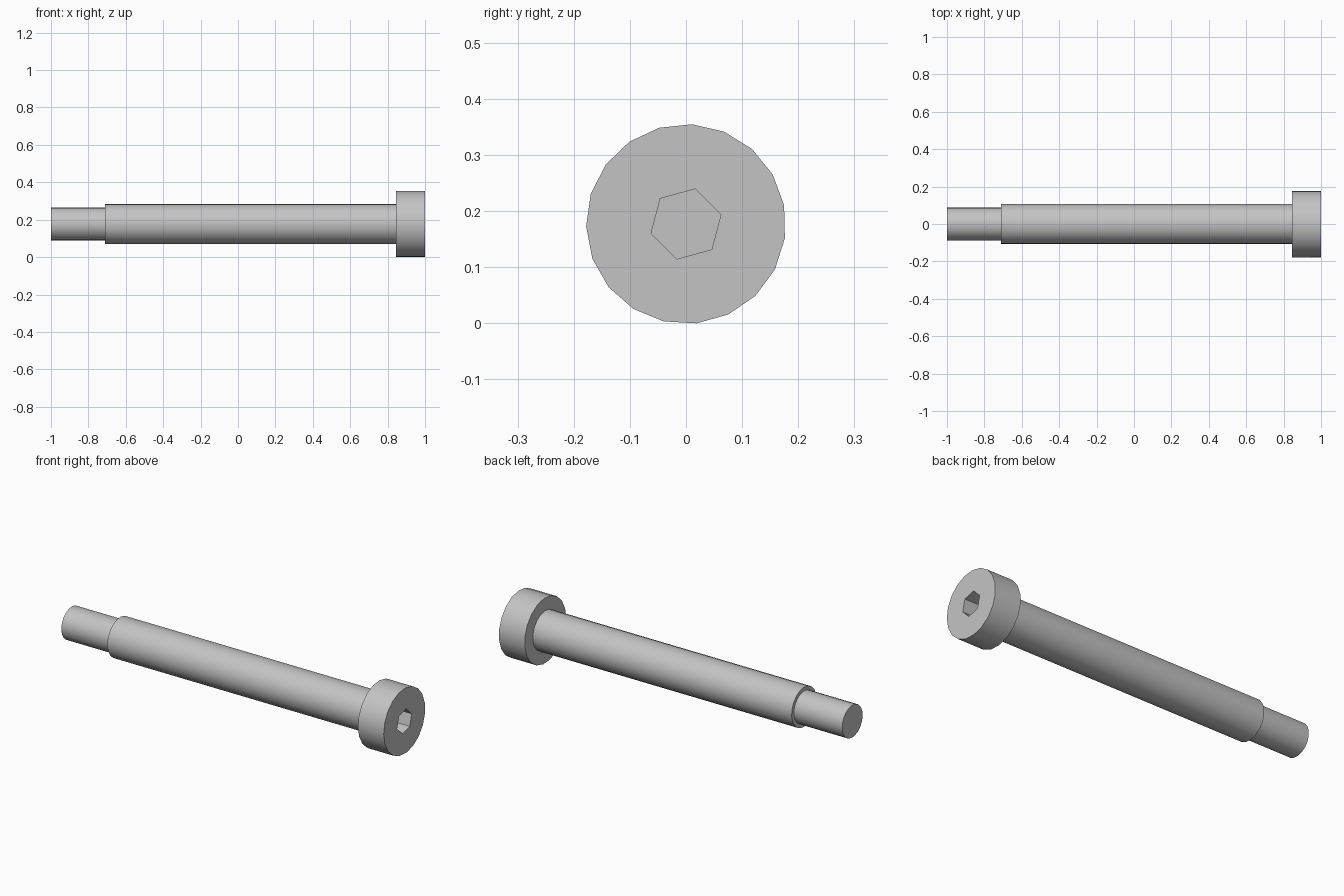
import bpy, bmesh, math

cube = bpy.data.objects.get("Cube")
if cube:
    bpy.data.objects.remove(cube, do_unlink=True)

AXIS_Z = 0.177
SIDES = 19

steel = bpy.data.materials.new("steel_grey")
steel.use_nodes = True
grey = (0.55, 0.55, 0.55, 1)
steel.diffuse_color = grey
steel.node_tree.nodes["Principled BSDF"].inputs["Base Color"].default_value = grey


def lathe(name, profile, sides, turn):
    """Closed solid along x from (x, radius) stations."""
    bm = bmesh.new()
    rings = []
    for x, r in profile:
        angles = [math.radians(turn) + math.tau * i / sides for i in range(sides)]
        rings.append([bm.verts.new((x, r * math.cos(a), AXIS_Z + r * math.sin(a)))
                      for a in angles])
    for a, b in zip(rings, rings[1:]):
        for i in range(sides):
            j = (i + 1) % sides
            bm.faces.new((a[i], a[j], b[j], b[i]))
    bm.faces.new(rings[0])
    bm.faces.new(rings[-1])
    bmesh.ops.recalc_face_normals(bm, faces=bm.faces)
    mesh = bpy.data.meshes.new(name)
    bm.to_mesh(mesh)
    bm.free()
    mesh.materials.append(steel)
    obj = bpy.data.objects.new(name, mesh)
    bpy.context.collection.objects.link(obj)
    return obj


# Narrow tip, shoulder and head turned as one solid
bolt = lathe("shoulder_bolt", [(-1, 0.088), (-0.71, 0.088), (-0.71, 0.108),
                               (0.845, 0.108), (0.845, 0.178), (1, 0.178)], SIDES, 10.8)

# Hexagonal key socket in the head
cutter = lathe("socket_cutter", [(0.91, 0.0645), (1.05, 0.0645)], 6, 15.3)
cutter.hide_render = True
cut = bolt.modifiers.new("socket", "BOOLEAN")
cut.operation = "DIFFERENCE"
cut.solver = "EXACT"
cut.object = cutter

bpy.ops.object.select_all(action="DESELECT")
bolt.select_set(True)
bpy.context.view_layer.objects.active = bolt
bpy.ops.object.modifier_apply(modifier="socket")
bpy.data.objects.remove(cutter, do_unlink=True)
bpy.ops.object.shade_smooth_by_angle(angle=math.radians(30))
